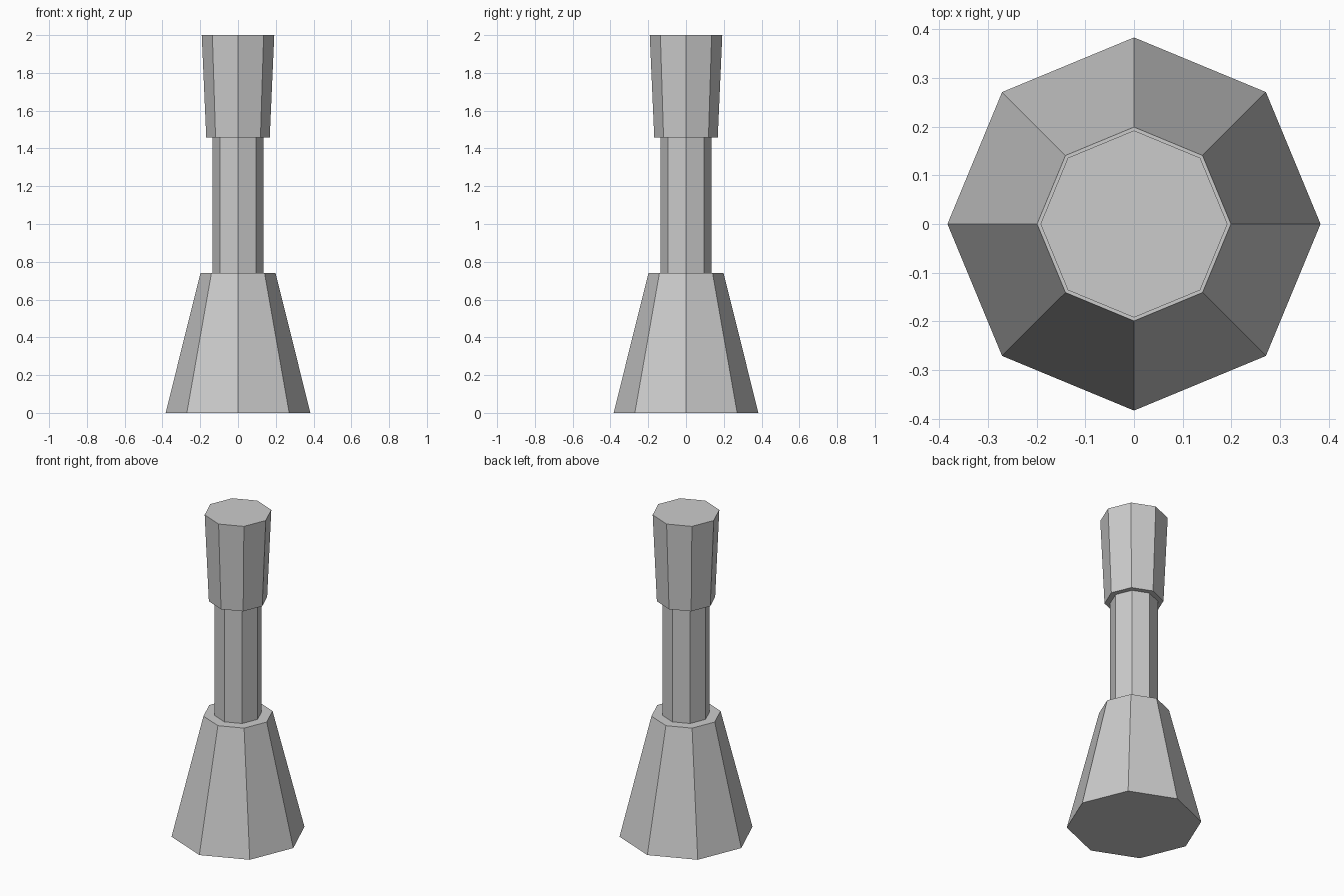
import bpy, bmesh
from math import cos, sin, pi

if "Cube" in bpy.data.objects:
    bpy.data.objects.remove(bpy.data.objects["Cube"])

SIDES = 8


def lathe(name, profile):
    """Closed eight-sided solid from (radius, height) rings, corners on the axes."""
    bm = bmesh.new()
    rings = [[bm.verts.new((r * cos(2 * pi * i / SIDES), r * sin(2 * pi * i / SIDES), z))
              for i in range(SIDES)] for r, z in profile]
    for low, high in zip(rings, rings[1:]):
        for i in range(SIDES):
            j = (i + 1) % SIDES
            bm.faces.new((low[i], low[j], high[j], high[i]))
    bm.faces.new(rings[0][::-1])
    bm.faces.new(rings[-1])
    mesh = bpy.data.meshes.new(name)
    bm.to_mesh(mesh)
    bm.free()
    obj = bpy.data.objects.new(name, mesh)
    bpy.context.collection.objects.link(obj)
    return obj


# Flared base, slim neck and slightly widening head as one stepped outline
lathe("stepped_pedestal", [
    (0.383, 0.0), (0.199, 0.74),
    (0.136, 0.74), (0.136, 1.457),
    (0.168, 1.457), (0.192, 2.0),
])
